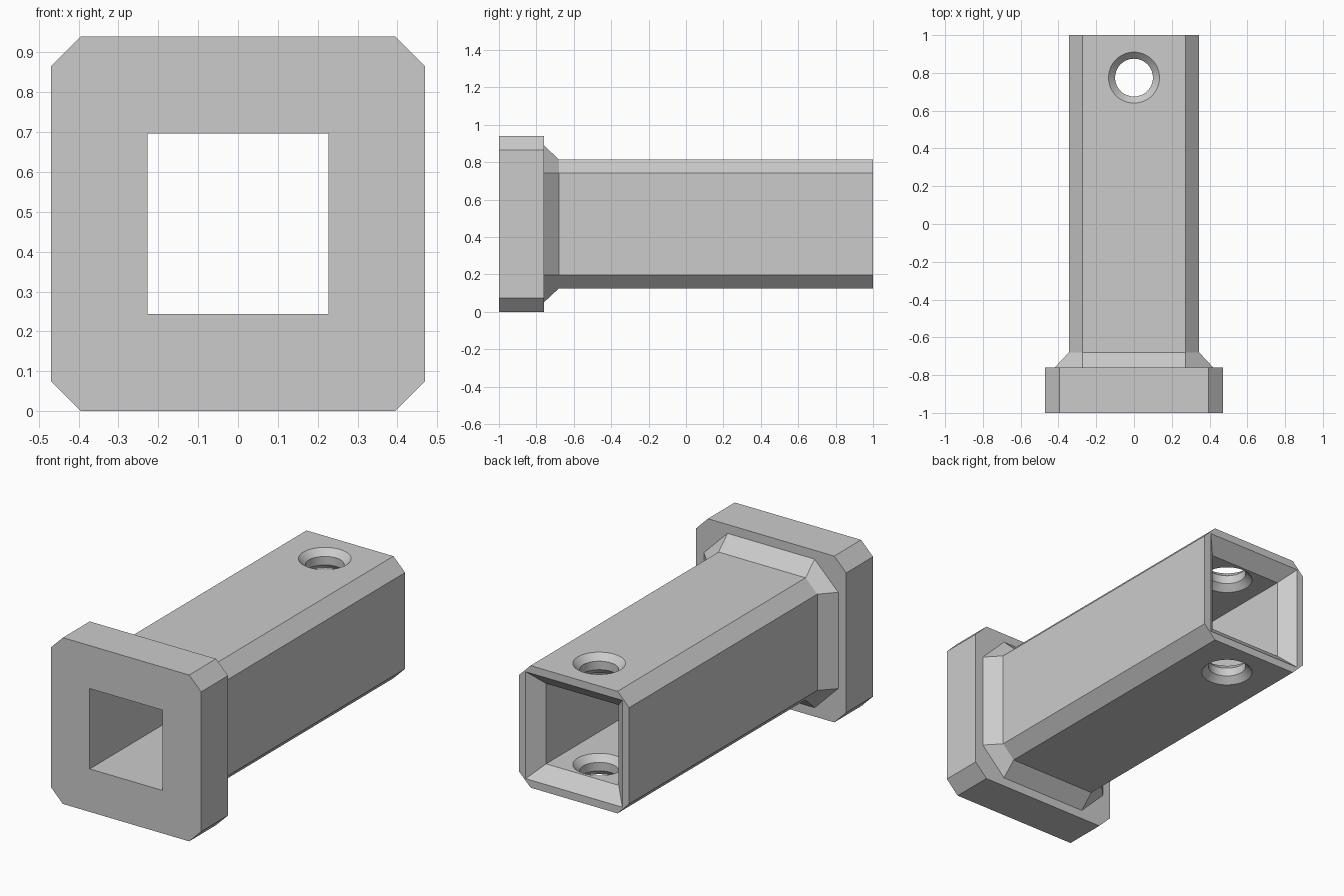
import bpy
import bmesh
from math import cos, sin, pi, radians

cube = bpy.data.objects.get("Cube")
if cube:
    bpy.data.objects.remove(cube, do_unlink=True)

MID = 0.47          # height of the tube axis
HOLE_Y = 0.775      # position of the cross holes

grey = bpy.data.materials.new("grey")
grey.use_nodes = True
colour = (0.6, 0.6, 0.6, 1)
grey.diffuse_color = colour
grey.node_tree.nodes["Principled BSDF"].inputs["Base Color"].default_value = colour


def loft(name, rings):
    """Skin a closed solid through rings of points."""
    bm = bmesh.new()
    loops = [[bm.verts.new(p) for p in ring] for ring in rings]
    for a, b in zip(loops, loops[1:]):
        n = len(a)
        for i in range(n):
            j = (i + 1) % n
            bm.faces.new((a[i], a[j], b[j], b[i]))
    bm.faces.new(loops[0])
    bm.faces.new(loops[-1])
    bmesh.ops.recalc_face_normals(bm, faces=bm.faces)
    mesh = bpy.data.meshes.new(name)
    bm.to_mesh(mesh)
    bm.free()
    mesh.materials.append(grey)
    obj = bpy.data.objects.new(name, mesh)
    bpy.context.collection.objects.link(obj)
    return obj


def octagon(y, half, flat):
    """Square section with cut corners."""
    pts = [(half, -flat), (half, flat), (flat, half), (-flat, half),
           (-half, flat), (-half, -flat), (-flat, -half), (flat, -half)]
    return [(x, y, MID + z) for x, z in pts]


def square(y, h):
    return [(x, y, MID + z) for x, z in ((h, -h), (h, h), (-h, h), (-h, -h))]


def circle(z, r, n=64):
    return [(r * cos(2 * pi * i / n), HOLE_Y + r * sin(2 * pi * i / n), MID + z)
            for i in range(n)]


# Flange, sloping collar and tube
tube = loft("flanged_tube", [
    octagon(-1, 0.47, 0.395), octagon(-0.76, 0.47, 0.395),
    octagon(-0.76, 0.42, 0.272), octagon(-0.68, 0.345, 0.272),
    octagon(1, 0.345, 0.272)])

# Square bore, flared at the back
bore = loft("bore_cutter", [square(-1.1, 0.227), square(0.925, 0.227),
                            square(1.05, 0.352)])

# Cross hole, countersunk on both sides of each wall
upper = [(0.365, 0.155), (0.31, 0.1), (0.262, 0.1), (0.207, 0.155)]
profile = upper + [(-z, r) for z, r in reversed(upper)]
hole = loft("hole_cutter", [circle(z, r) for z, r in profile])

for cutter in (bore, hole):
    cutter.hide_render = True
    mod = tube.modifiers.new(cutter.name, 'BOOLEAN')
    mod.operation = 'DIFFERENCE'
    mod.solver = 'EXACT'
    mod.object = cutter

# Bake the cuts and drop the cutters
graph = bpy.context.evaluated_depsgraph_get()
baked = bpy.data.meshes.new_from_object(tube.evaluated_get(graph))
tube.modifiers.clear()
tube.data = baked
for cutter in (bore, hole):
    bpy.data.objects.remove(cutter, do_unlink=True)

# Smooth only the round hole walls
bpy.ops.object.select_all(action='DESELECT')
tube.select_set(True)
bpy.context.view_layer.objects.active = tube
bpy.ops.object.shade_smooth_by_angle(angle=radians(25))
